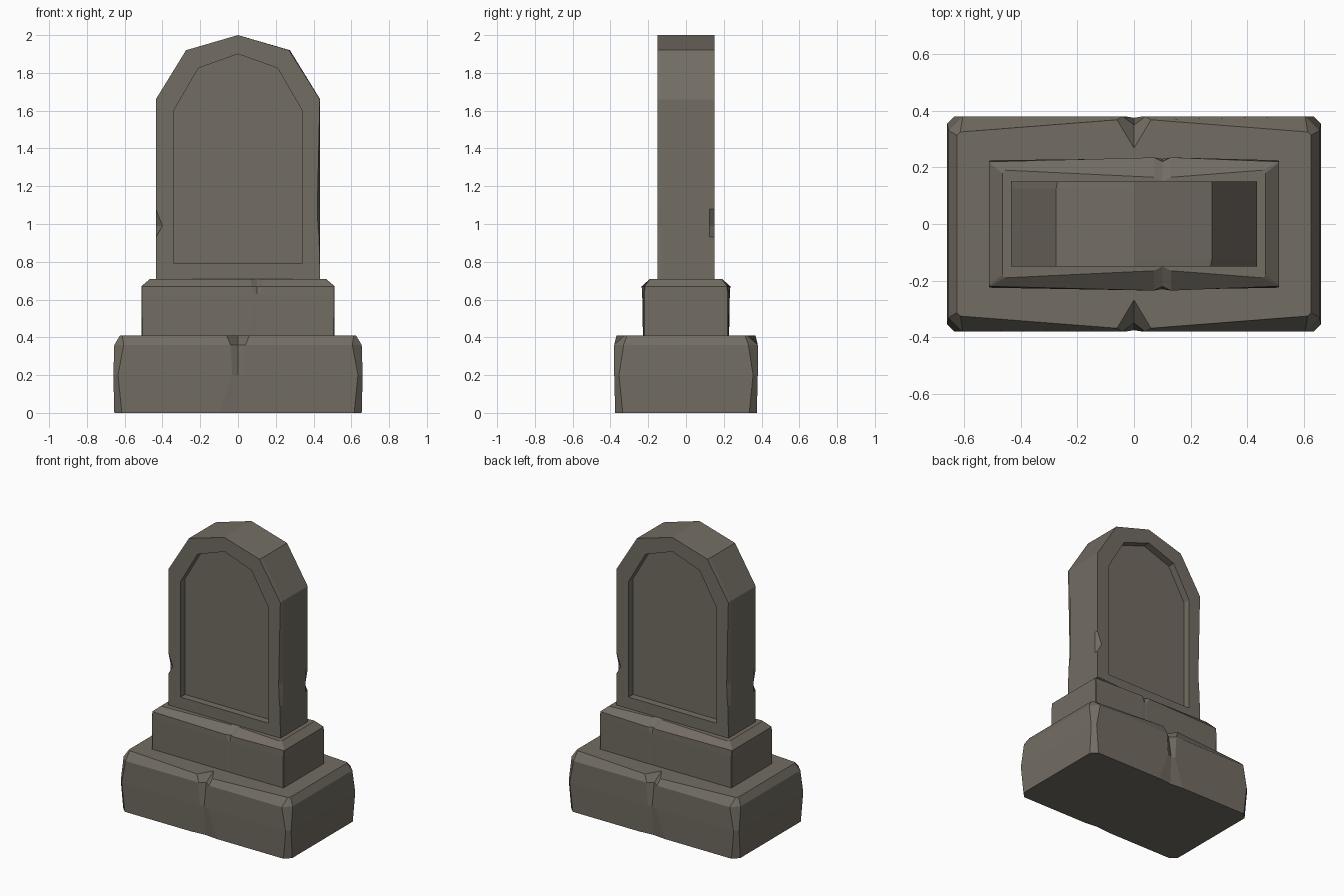
import bpy, bmesh

if "Cube" in bpy.data.objects:
    bpy.data.objects.remove(bpy.data.objects["Cube"])

stone = bpy.data.materials.new("weathered_stone")
stone.diffuse_color = (0.17, 0.152, 0.124, 1)
stone.use_nodes = True
stone.node_tree.nodes["Principled BSDF"].inputs["Base Color"].default_value = stone.diffuse_color


def loft(name, rings):
    """Skin equal-length rings of points and cap both ends."""
    bm = bmesh.new()
    loops = [[bm.verts.new(p) for p in r] for r in rings]
    for a, b in zip(loops, loops[1:]):
        for i in range(len(a)):
            j = (i + 1) % len(a)
            bm.faces.new((a[i], a[j], b[j], b[i]))
    bm.faces.new(loops[0])
    bm.faces.new(loops[-1])
    bmesh.ops.recalc_face_normals(bm, faces=bm.faces)
    me = bpy.data.meshes.new(name)
    bm.to_mesh(me)
    bm.free()
    me.materials.append(stone)
    ob = bpy.data.objects.new(name, me)
    bpy.context.collection.objects.link(ob)
    return ob


def block_ring(z, hx, hy, corner, mid, nick_x, nick_w, nick_d):
    """Cut-corner rectangle with a V nick in the front and back edges."""
    front = [(-hx, -hy + corner), (-hx + corner, -hy),
             (nick_x - nick_w, -mid), (nick_x, -mid + nick_d), (nick_x + nick_w, -mid),
             (hx - corner, -hy), (hx, -hy + corner)]
    back = [(x, -y) for x, y in reversed(front)]
    return [(x, y, z) for x, y in front + back]


# Wide base slab, chipped in the middle of its long edges
loft("base_slab", [
    block_ring(0.00, 0.655, 0.375, 0.040, 0.375, 0, 0.10, 0.010),
    block_ring(0.20, 0.660, 0.380, 0.025, 0.380, 0, 0.03, 0.005),
    block_ring(0.36, 0.655, 0.380, 0.050, 0.380, 0, 0.04, 0.030),
    block_ring(0.41, 0.625, 0.325, 0.012, 0.368, 0, 0.06, 0.100)])

# Plinth with a sloped top edge
loft("plinth", [
    block_ring(0.40, 0.510, 0.225, 0.004, 0.228, 0.1, 0.03, 0.000),
    block_ring(0.63, 0.512, 0.225, 0.004, 0.232, 0.1, 0.015, 0.002),
    block_ring(0.67, 0.512, 0.220, 0.004, 0.235, 0.1, 0.03, 0.015),
    block_ring(0.71, 0.465, 0.190, 0.010, 0.165, 0.1, 0.03, 0.015)])

# Headstone: matching outlines for the stone and its sunken panel
OUTER = [(0.435, 0.70), (0.435, 0.93), (0.435, 0.99), (0.435, 1.08),
         (0.435, 1.66), (0.275, 1.92)]
INNER = [(0.34, 0.79), (0.34, 0.93), (0.34, 0.99), (0.34, 1.08),
         (0.34, 1.60), (0.21, 1.825)]


def arch(half, top, y, chip_l=(0,) * 6, chip_r=(0,) * 6):
    right = [(x - c, y, z) for (x, z), c in zip(half, chip_r)]
    left = [(-x + c, y, z) for (x, z), c in zip(half, chip_l)]
    return right + [(0, y, top)] + left[::-1]


DEEP = (0, 0, 0.035, 0, 0, 0)               # short deep chip
THIN = (0, 0.006, 0.012, 0.015, 0.002, 0.005)  # long worn edge

front = [arch(INNER, 1.90, -0.10), arch(INNER, 1.90, -0.15),
         arch(OUTER, 2.0, -0.15, DEEP, THIN), arch(OUTER, 2.0, -0.125)]
# The back is the front turned half way round
back = [[(-x, -y, z) for x, y, z in reversed(r)] for r in reversed(front)]
loft("headstone", front + back)
